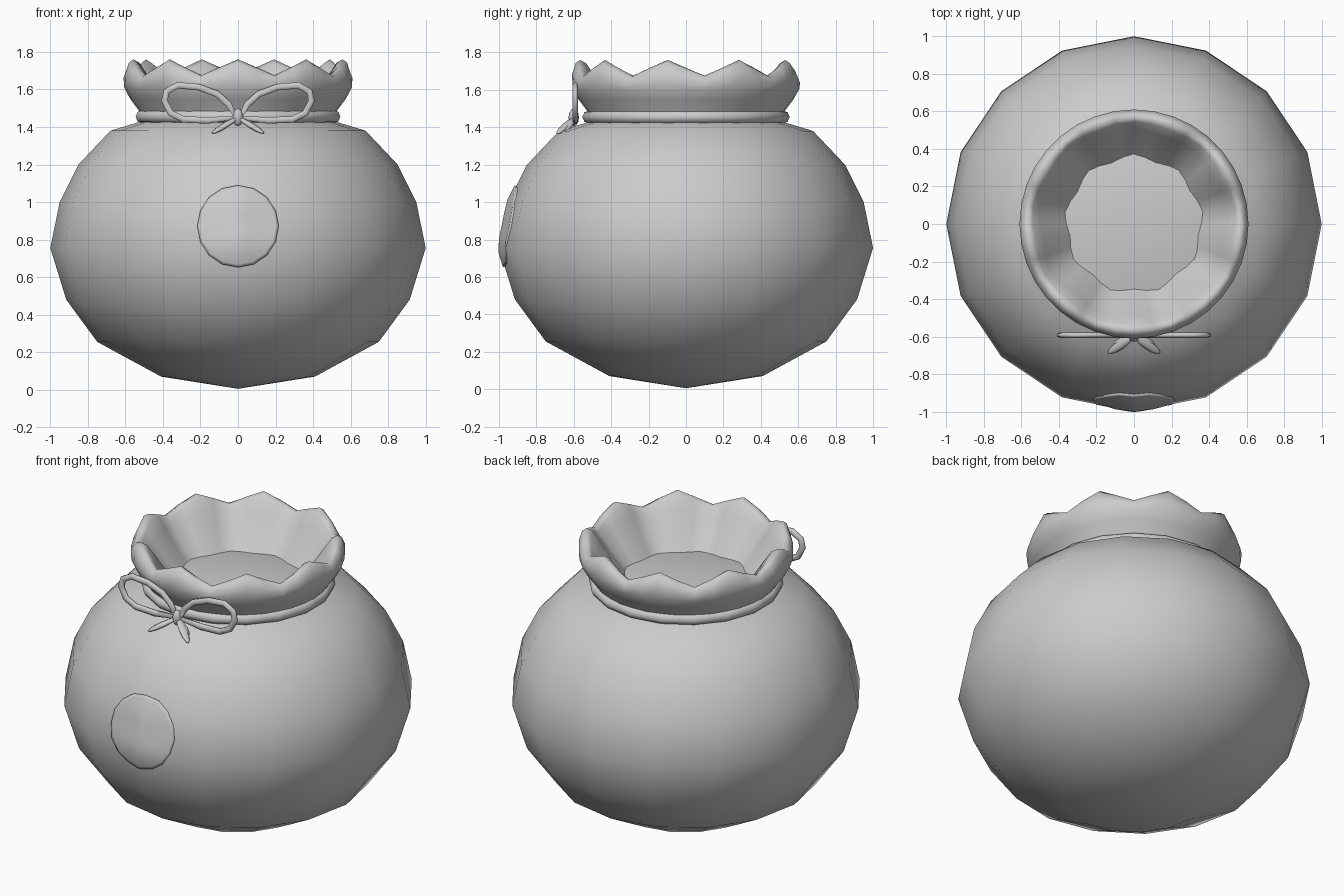
import bpy, bmesh, math
from mathutils import Vector

if "Cube" in bpy.data.objects:
    bpy.data.objects.remove(bpy.data.objects["Cube"])


def new_object(name, bm):
    bmesh.ops.recalc_face_normals(bm, faces=bm.faces[:])
    for f in bm.faces:
        f.smooth = True
    me = bpy.data.meshes.new(name)
    bm.to_mesh(me)
    bm.free()
    ob = bpy.data.objects.new(name, me)
    bpy.context.collection.objects.link(ob)
    return ob


def lathe(name, n, count, point, closed=False):
    """Spin `count` rings; point(i, angle) gives (radius, z). Zero radius makes a pole."""
    bm = bmesh.new()
    rings = []
    for i in range(count):
        r0, z0 = point(i, 0)
        if r0 == 0:
            rings.append([bm.verts.new((0, 0, z0))] * n)
            continue
        ring = []
        for k in range(n):
            a = 2 * math.pi * k / n - math.pi / 2
            r, z = point(i, a)
            ring.append(bm.verts.new((r * math.cos(a), r * math.sin(a), z)))
        rings.append(ring)
    for i in range(count if closed else count - 1):
        lo, hi = rings[i], rings[(i + 1) % count]
        for k in range(n):
            m = (k + 1) % n
            vs = list(dict.fromkeys((lo[k], lo[m], hi[m], hi[k])))
            bm.faces.new(vs)
    return new_object(name, bm)


# Round pouch body, closed by a shallow dome inside the neck
body_prof = [(0, 0.005), (0.41, 0.07), (0.75, 0.255), (0.915, 0.48), (1.0, 0.755),
             (0.95, 1.0), (0.85, 1.2), (0.68, 1.38), (0.40, 1.465), (0, 1.49)]
body = lathe("pouch_body", 16, len(body_prof), lambda i, a: body_prof[i])

# Gathered collar with nine scallops: radius, height, wave in z, wave in radius
collar_prof = [(0.50, 1.42, 0, 0), (0.53, 1.49, 0, 0), (0.575, 1.55, 0, 0),
               (0.606, 1.61, 0.005, 0), (0.61, 1.66, 0.022, 0), (0.59, 1.705, 0.038, 0),
               (0.565, 1.718, 0.042, 0), (0.54, 1.70, 0.042, 0.006),
               (0.50, 1.645, 0.03, 0.012), (0.43, 1.55, 0.015, 0.012), (0.345, 1.45, 0, 0.012)]


def collar_point(i, a):
    r, z, wz, wr = collar_prof[i]
    w = math.cos(9 * (a + math.pi / 2))
    return r - wr * w, z + wz * w


lathe("gathered_collar", 36, len(collar_prof), collar_point)

# Cord tied around the neck
lathe("neck_cord", 18, 8,
      lambda i, a: (0.518 + 0.036 * math.cos(i * math.pi / 4),
                    1.455 + 0.035 * math.sin(i * math.pi / 4)), closed=True)

# Bow loops, mirrored
loop_pts = [(0.01, 1.45), (0.05, 1.52), (0.11, 1.575), (0.21, 1.612), (0.32, 1.622),
            (0.38, 1.59), (0.392, 1.54), (0.36, 1.475), (0.29, 1.44), (0.16, 1.435)]
for side, s in (("left", -1), ("right", 1)):
    cu = bpy.data.curves.new("bow_loop_" + side, 'CURVE')
    cu.dimensions = '3D'
    cu.bevel_depth = 0.02
    cu.bevel_resolution = 1
    sp = cu.splines.new('POLY')
    sp.points.add(len(loop_pts) - 1)
    for p, (x, z) in zip(sp.points, loop_pts):
        p.co = (s * x, -0.592, z, 1)
    sp.use_cyclic_u = True
    sp.use_smooth = True
    ob = bpy.data.objects.new("bow_loop_" + side, cu)
    ob.scale.y = 0.75
    ob.location.y = -0.592 * 0.25
    bpy.context.collection.objects.link(ob)


def stretched_ball(name, a, b, w, t):
    """Leaf-like ball reaching from a to b."""
    a, b = Vector(a), Vector(b)
    bm = bmesh.new()
    bmesh.ops.create_uvsphere(bm, u_segments=8, v_segments=6, radius=1)
    ob = new_object(name, bm)
    ob.location = (a + b) / 2
    ob.rotation_mode = 'QUATERNION'
    ob.rotation_quaternion = (b - a).to_track_quat('Z', 'Y')
    ob.scale = (w, t, (b - a).length / 2)
    return ob


# Knot and cord tails
stretched_ball("bow_knot", (0, -0.60, 1.405), (0, -0.60, 1.50), 0.028, 0.028)
for side, s in (("left", -1), ("right", 1)):
    stretched_ball("bow_tail_outer_" + side, (0, -0.595, 1.45), (s * 0.14, -0.69, 1.365), 0.024, 0.016)
    stretched_ball("bow_tail_inner_" + side, (0, -0.595, 1.45), (s * 0.11, -0.64, 1.385), 0.018, 0.014)

# Round patch laid over the front of the body
bm = bmesh.new()
centre = bm.verts.new((0, -1.2, 0.87))
prev = None
for r in (0.07, 0.14, 0.2, 0.215):
    ring = [bm.verts.new((r * math.cos(k * math.pi / 8), -1.2, 0.87 + r * math.sin(k * math.pi / 8)))
            for k in range(16)]
    for k in range(16):
        m = (k + 1) % 16
        bm.faces.new((centre, ring[k], ring[m]) if prev is None else (prev[k], ring[k], ring[m], prev[m]))
    prev = ring
patch = new_object("front_patch", bm)
sw = patch.modifiers.new("wrap", 'SHRINKWRAP')
sw.target = body
sw.wrap_method = 'PROJECT'
sw.use_project_y = True
sw.use_positive_direction = True
sw.use_negative_direction = False
sol = patch.modifiers.new("thickness", 'SOLIDIFY')
sol.thickness = 0.02
sol.offset = 0
